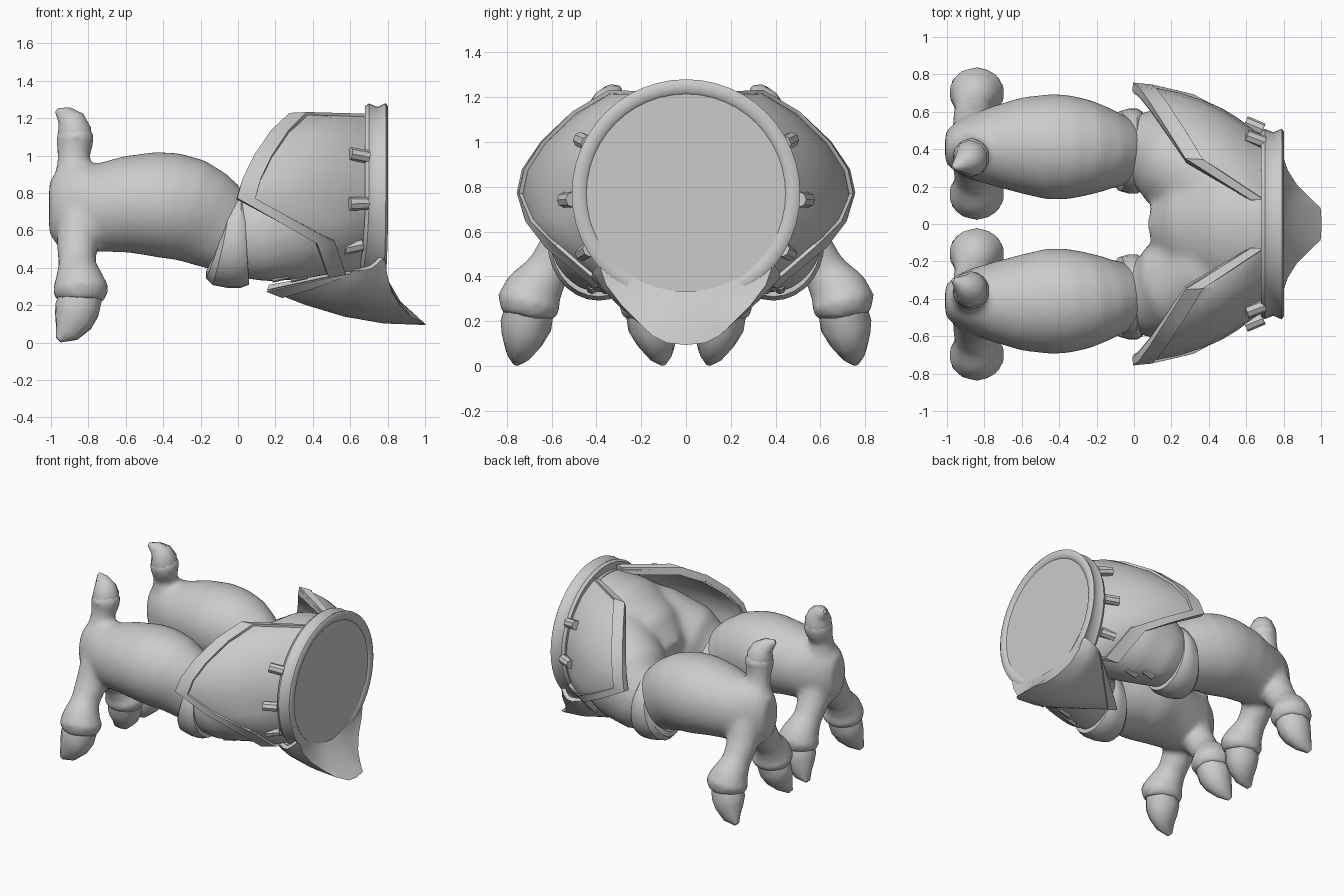
import bpy, bmesh
from math import sin, cos, pi, radians
from mathutils import Vector

cube = bpy.data.objects.get("Cube")
if cube:
    bpy.data.objects.remove(cube)

grey = bpy.data.materials.new("plain grey")
grey.use_nodes = True
grey.diffuse_color = (0.6, 0.6, 0.6, 1)
grey.node_tree.nodes["Principled BSDF"].inputs["Base Color"].default_value = (0.6, 0.6, 0.6, 1)

MID = 0.77  # height of the waist axis


def grid(bm, rows, close_rows=False, close_cols=False, caps=False):
    """Skin a list of rows of points with quads."""
    vs = [[bm.verts.new(p) for p in r] for r in rows]
    nr, nc = len(vs), len(vs[0])
    for i in range(nr if close_rows else nr - 1):
        for j in range(nc if close_cols else nc - 1):
            a, b = vs[i], vs[(i + 1) % nr]
            k = (j + 1) % nc
            bm.faces.new((a[j], a[k], b[k], b[j]))
    if caps:
        bm.faces.new(vs[0])
        bm.faces.new(vs[-1])


def tube(bm, path, sides=20):
    """Closed tube along (x, y, z, half width, half depth) stations."""
    pts = [Vector(p[:3]) for p in path]
    rows = []
    for i, p in enumerate(path):
        t = (pts[min(i + 1, len(pts) - 1)] - pts[max(i - 1, 0)]).normalized()
        side = Vector((0, 1, 0))
        side = (side - t * side.dot(t)).normalized()
        up = t.cross(side)
        rows.append([pts[i] + side * p[3] * cos(2 * pi * k / sides)
                     + up * p[4] * sin(2 * pi * k / sides) for k in range(sides)])
    grid(bm, rows, close_cols=True, caps=True)


def finish(bm, name, mirror=False, blend=0, thick=0, sharp=35):
    bmesh.ops.recalc_face_normals(bm, faces=bm.faces)
    me = bpy.data.meshes.new(name)
    bm.to_mesh(me)
    bm.free()
    me.polygons.foreach_set("use_smooth", [True] * len(me.polygons))
    me.materials.append(grey)
    ob = bpy.data.objects.new(name, me)
    bpy.context.collection.objects.link(ob)
    if blend:
        m = ob.modifiers.new("blend", "REMESH")
        m.mode, m.voxel_size, m.use_smooth_shade = "VOXEL", blend, True
        m = ob.modifiers.new("soften", "SMOOTH")
        m.factor, m.iterations = 0.5, 10
    if thick:
        m = ob.modifiers.new("thickness", "SOLIDIFY")
        m.thickness, m.offset = thick, 0
    if mirror:
        m = ob.modifiers.new("other side", "MIRROR")
        m.use_axis = (False, True, False)
        m.use_mirror_merge = False
    if not blend:
        m = ob.modifiers.new("crisp edges", "EDGE_SPLIT")
        m.split_angle = radians(sharp)


def round_waist(x, r, a):
    return Vector((x, r * cos(a), MID + r * sin(a)))


# Pelvis: waist blended with two hips
bm = bmesh.new()
tube(bm, [(0.74, 0, MID, 0.46, 0.45), (0.5, 0, 0.76, 0.45, 0.43),
          (0.3, 0, 0.7, 0.34, 0.35), (0.15, 0, 0.64, 0.18, 0.22)], 32)
for s in (1, -1):
    tube(bm, [(0.6, s * 0.16, 0.75, 0.28, 0.38), (0.4, s * 0.25, 0.71, 0.31, 0.36),
              (0.2, s * 0.355, 0.63, 0.275, 0.32), (0.08, s * 0.39, 0.57, 0.225, 0.255),
              (-0.04, s * 0.39, 0.56, 0.18, 0.21)], 32)
finish(bm, "pelvis", blend=0.025)

# Legs: thigh, heel spur base and two toes each
toe = [(-0.85, 0.47, 0.68, 0.13, 0.12), (-0.86, 0.55, 0.52, 0.11, 0.11),
       (-0.86, 0.62, 0.42, 0.1, 0.1), (-0.85, 0.68, 0.34, 0.13, 0.13),
       (-0.84, 0.7, 0.28, 0.148, 0.155), (-0.84, 0.71, 0.22, 0.115, 0.125)]
claw = [(-0.84, 0.7, 0.25, 0.11, 0.12), (-0.86, 0.715, 0.18, 0.115, 0.125),
        (-0.88, 0.73, 0.12, 0.095, 0.11), (-0.915, 0.748, 0.06, 0.058, 0.075),
        (-0.96, 0.757, 0.015, 0.018, 0.02)]


def inner(path):
    return [(p[0], 0.86 - p[1]) + p[2:] for p in path]


bm = bmesh.new()
tube(bm, [(0.0, 0.39, 0.55, 0.16, 0.2), (-0.06, 0.39, 0.585, 0.185, 0.22),
          (-0.12, 0.395, 0.625, 0.205, 0.245), (-0.19, 0.4, 0.67, 0.235, 0.265),
          (-0.27, 0.407, 0.71, 0.262, 0.28), (-0.36, 0.41, 0.732, 0.28, 0.285),
          (-0.45, 0.413, 0.74, 0.283, 0.28), (-0.6, 0.42, 0.738, 0.258, 0.258),
          (-0.75, 0.415, 0.72, 0.215, 0.235),
          (-0.88, 0.41, 0.72, 0.17, 0.24), (-0.96, 0.41, 0.72, 0.13, 0.21),
          (-1.01, 0.41, 0.72, 0.08, 0.14)], 32)
tube(bm, toe)
tube(bm, inner(toe))
tube(bm, [(-0.87, 0.4, 0.8, 0.12, 0.13), (-0.88, 0.38, 0.98, 0.08, 0.085),
          (-0.875, 0.36, 1.04, 0.095, 0.095), (-0.87, 0.355, 1.1, 0.11, 0.105),
          (-0.875, 0.35, 1.15, 0.08, 0.08)])
finish(bm, "legs", mirror=True, blend=0.02)

# Claws and heel spurs
bm = bmesh.new()
tube(bm, claw, 10)
tube(bm, inner(claw), 10)
tube(bm, [(-0.87, 0.355, 1.08, 0.095, 0.09), (-0.875, 0.35, 1.13, 0.1, 0.095),
          (-0.89, 0.34, 1.18, 0.08, 0.08), (-0.925, 0.322, 1.215, 0.05, 0.052),
          (-0.968, 0.3, 1.24, 0.012, 0.015)], 10)
finish(bm, "claws", mirror=True, sharp=50)

# Thigh cuffs, wider on the underside
bm = bmesh.new()
rows = []
for k in range(28):
    a = 2 * pi * k / 28
    low = ((1 - sin(a)) / 2) ** 1.5
    w, xc = 0.045 + 0.07 * low, -0.01 - 0.045 * low
    rows.append([(xc + u * w, 0.39 + 0.228 * v * cos(a), 0.55 + 0.258 * v * sin(a))
                 for u, v in ((-1, 0.65), (-1, 0.8), (-0.7, 0.94), (0, 1),
                              (0.6, 1), (1, 0.93), (1, 0.75))])
grid(bm, rows, close_rows=True, close_cols=True)
finish(bm, "thigh_cuffs", mirror=True)

# Waist belt and the flat cap that closes it
bm = bmesh.new()
rows = []
for k in range(48):
    a = 2 * pi * k / 48
    shift = 0.05 * max(0, -sin(a)) ** 2
    rows.append([round_waist(x - shift * f, r, a) for x, r, f in (
        (0.78, 0.435, 0), (0.797, 0.455, 0.2), (0.803, 0.49, 0.3), (0.79, 0.51, 0.3),
        (0.745, 0.49, 0.6), (0.7, 0.508, 1), (0.68, 0.495, 1), (0.68, 0.43, 1))])
grid(bm, rows, close_rows=True, close_cols=True)
finish(bm, "waist_belt", sharp=50)
bm = bmesh.new()
tube(bm, [(0.66, 0, MID, 0.445, 0.445), (0.788, 0, MID, 0.445, 0.445)], 48)
finish(bm, "waist_cap")

# Hip plates: (angle, edge x, edge radius) around the waist axis
edge = [(73, 0.63, 0.445), (52, 0.28, 0.555), (35, 0.18, 0.605), (19, 0.09, 0.668),
        (8, 0.03, 0.718), (0, 0.0, 0.733), (-10, 0.22, 0.705), (-21, 0.42, 0.65),
        (-46, 0.48, 0.565), (-52, 0.63, 0.48)]


def plate_row(deg, xe, re, stops, lift):
    span = 0.7 - xe
    return [round_waist(0.7 - span * s, 0.45 + (re - 0.45) * s
                        + 0.1 * span * sin(pi * s) + lift, radians(deg)) for s in stops]


bm = bmesh.new()
grid(bm, [plate_row(*e, [i / 6 for i in range(7)], -0.015) for e in edge])
finish(bm, "hip_plates", mirror=True, thick=0.04)
bm = bmesh.new()
grid(bm, [plate_row(*e, (1 - min(0.09 / (0.7 - e[1]), 0.95), 1.01), 0) for e in edge])
finish(bm, "hip_plate_rims", mirror=True, thick=0.045)

# Front guard: flared lip, keel and pointed rear edge
lip = [(0.99, 0, 0.1), (0.985, 0.08, 0.108), (0.92, 0.14, 0.14), (0.86, 0.2, 0.195),
       (0.81, 0.28, 0.275), (0.785, 0.35, 0.365), (0.77, 0.385, 0.46)]
bm = bmesh.new()
rows, rim = [], []
n = len(lip) - 1
for i in range(-n, n + 1):
    s, u = (1 if i >= 0 else -1), abs(i) / n
    x, y, z = lip[abs(i)]
    front = Vector((x, s * y, z))
    seat = round_waist(0.785 - 0.02 * u, 0.445, -pi / 2 + s * u * 0.9)
    back = Vector((0.16 + 0.49 * u, s * 0.38 * u, 0.295 + 0.1 * u))
    sag = Vector((0, s * 0.03 * u, -0.045 * (1 - 0.5 * u)))
    skin = [front.lerp(back, t) + sag * sin(pi * t) for t in (0, 0.25, 0.5, 0.75, 1)]
    rows.append([seat, (seat + front) / 2 + Vector((-0.03 * (1 - u), 0, -0.01))] + skin)
    rim.append([skin[4] + Vector((0, 0, -0.008)),
                skin[4].lerp(skin[3], 0.4) + Vector((0, 0, -0.008))])
grid(bm, rows)
finish(bm, "front_guard", thick=0.03, sharp=50)
bm = bmesh.new()
grid(bm, rim)
finish(bm, "front_guard_rim", thick=0.035)

# Pegs along the belt and under the hips
bm = bmesh.new()
for deg, x, r in ((27, 0.645, 0.51), (-3, 0.64, 0.525), (-30, 0.61, 0.515)):
    a = radians(deg)
    p, q = round_waist(x - 0.045, r + 0.02, a), round_waist(x + 0.05, r - 0.02, a)
    tube(bm, [(*p, 0.035, 0.035), (*q, 0.035, 0.035)], 8)
for x, y in ((0.22, 0.42), (0.32, 0.36)):
    tube(bm, [(x - 0.04, y, 0.345, 0.025, 0.025), (x + 0.05, y, 0.365, 0.025, 0.025)], 8)
finish(bm, "pegs", mirror=True)
